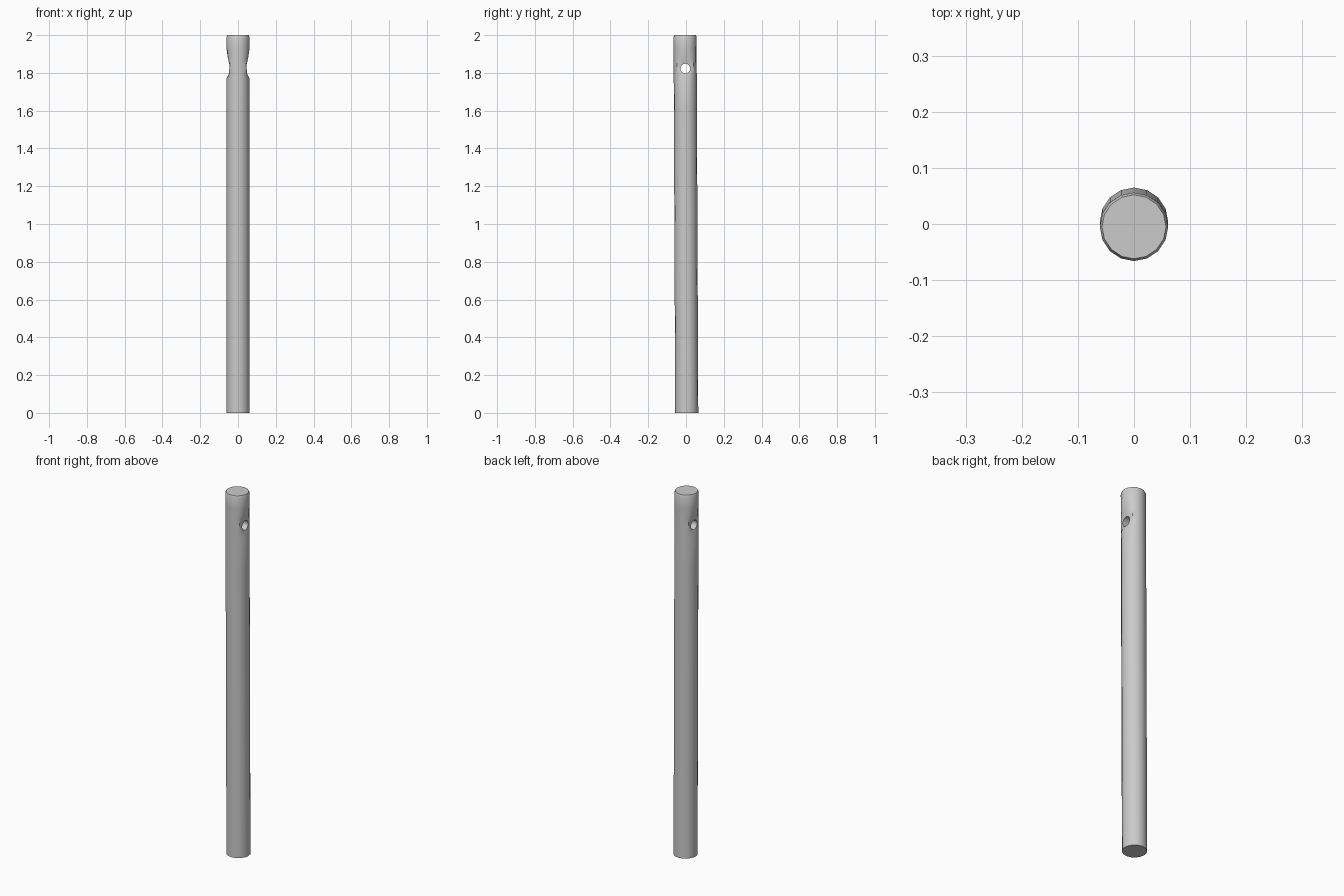
import bpy, bmesh, math

if "Cube" in bpy.data.objects:
    bpy.data.objects.remove(bpy.data.objects["Cube"])

SIDES, R = 16, 0.061
# (height, radius, worn half-width in x)
RINGS = [(0.0, R, 1), (0.4, R, 1), (0.85, R, 1), (1.3, R, 1), (1.6, R, 1),
         (1.77, R, 1), (1.80, R, 0.047), (1.845, R, 0.046), (1.88, R, 0.054),
         (1.93, R, 1), (1.99, R, 1), (2.0, 0.057, 1)]

# slightly leaning pole, pinched in beside the hole
bm = bmesh.new()
rows = []
for z, r, limit in RINGS:
    row = []
    for i in range(SIDES):
        a = 2 * math.pi * i / SIDES
        x = max(-limit, min(limit, r * math.cos(a)))
        row.append(bm.verts.new((x, r * math.sin(a) + 0.004 - 0.0045 * z, z)))
    rows.append(row)
for low, high in zip(rows, rows[1:]):
    for i in range(SIDES):
        j = (i + 1) % SIDES
        bm.faces.new((low[i], low[j], high[j], high[i]))
bm.faces.new(rows[-1])
bm.faces.new(rows[0][::-1])
bmesh.ops.recalc_face_normals(bm, faces=bm.faces)
mesh = bpy.data.meshes.new("pole")
bm.to_mesh(mesh)
bm.free()
pole = bpy.data.objects.new("pole", mesh)
bpy.context.collection.objects.link(pole)

# cross hole near the top
bpy.ops.mesh.primitive_cylinder_add(vertices=16, radius=0.026, depth=0.3,
                                    location=(0, -0.004, 1.823),
                                    rotation=(0, math.pi / 2, 0))
cutter = bpy.context.object
cutter.name = "hole_cutter"
cutter.hide_render = True
cut = pole.modifiers.new("hole", 'BOOLEAN')
cut.operation = 'DIFFERENCE'
cut.solver = 'EXACT'
cut.object = cutter
bpy.context.view_layer.objects.active = pole
bpy.ops.object.select_all(action='DESELECT')
pole.select_set(True)
bpy.ops.object.modifier_apply(modifier=cut.name)
bpy.data.objects.remove(cutter)
bpy.ops.object.shade_smooth_by_angle(angle=math.radians(35))
